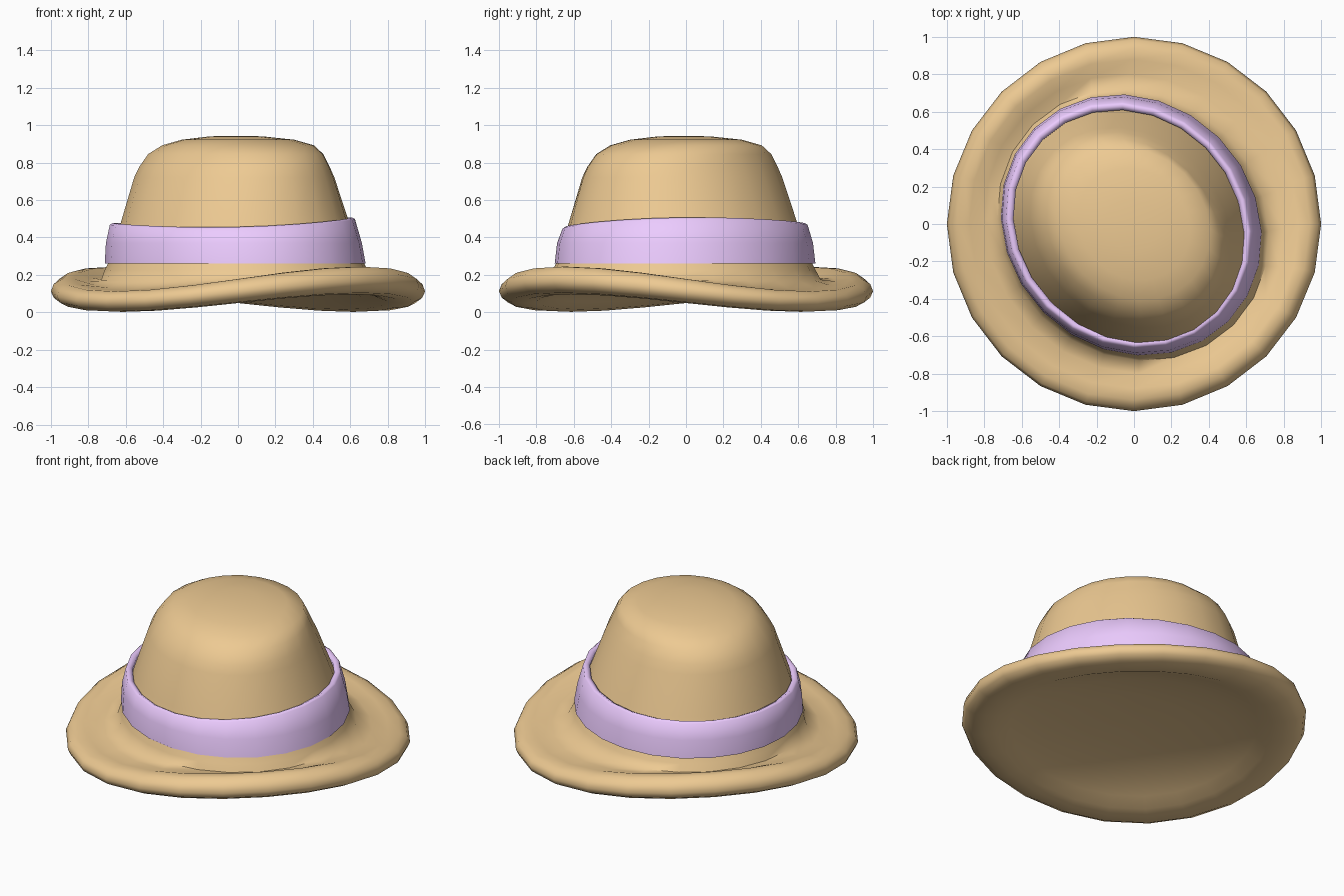
import bpy, bmesh, math

if "Cube" in bpy.data.objects:
    bpy.data.objects.remove(bpy.data.objects["Cube"])

SEG = 24
TURN = -math.pi / 4          # hat's long axis runs along (1, -1)


def ring(bm, r, z, e=0.0, shift=0.0, sy=None, saddle=0.0, top=False):
    """Oval loop, long axis on the diagonal; saddle lifts its long ends."""
    verts = []
    for i in range(SEG):
        t = 2 * math.pi * i / SEG
        u, v = r * (1 + e) * math.cos(t), r * (1 - e) * math.sin(t)
        x = u * math.cos(TURN) - v * math.sin(TURN) + shift
        y = u * math.sin(TURN) + v * math.cos(TURN) + (shift if sy is None else sy)
        h = z + saddle * math.cos(2 * t)
        if top:              # wavy upper edge of the band
            a = t + TURN
            h += .015 * math.cos(a) + .01 * math.sin(a) + .0125 * math.cos(2 * a)
        verts.append(bm.verts.new((x, y, h)))
    return verts


def bridge(bm, a, b):
    for i in range(SEG):
        j = (i + 1) % SEG
        bm.faces.new((a[i], a[j], b[j], b[i]))


def finish(bm, name, color, angle):
    bmesh.ops.recalc_face_normals(bm, faces=bm.faces[:])
    me = bpy.data.meshes.new(name)
    bm.to_mesh(me)
    bm.free()
    mat = bpy.data.materials.new(name + "_color")
    mat.diffuse_color = color
    mat.use_nodes = True
    mat.node_tree.nodes["Principled BSDF"].inputs["Base Color"].default_value = mat.diffuse_color
    me.materials.append(mat)
    ob = bpy.data.objects.new(name, me)
    bpy.context.collection.objects.link(ob)
    bpy.ops.object.select_all(action='DESELECT')
    ob.select_set(True)
    bpy.context.view_layer.objects.active = ob
    bpy.ops.object.shade_smooth_by_angle(angle=math.radians(angle))


# Hat body: underside, curled brim lip, trough, then crown
# (radius, height, ovalness, centre shift, saddle)
body = [
    (.30, .152, 0, 0, .000), (.55, .125, 0, 0, .012), (.72, .085, 0, 0, .030),
    (.80, .057, 0, 0, .042), (.87, .049, 0, 0, .047), (.94, .054, 0, 0, .050),
    (.985, .078, 0, 0, .053), (1.0, .112, 0, 0, .055), (.985, .150, 0, 0, .060),
    (.94, .177, 0, 0, .066), (.88, .179, .01, 0, .064), (.80, .165, .03, 0, .040),
    (.725, .174, .045, -.005, .008), (.703, .225, .05, -.01, 0), (.68, .270, .05, -.01, 0),
    (.61, .480, .055, -.016, 0), (.535, .720, .085, -.02, 0), (.510, .775, .095, -.019, 0),
    (.468, .845, .10, -.012, 0), (.405, .892, .06, 0, 0), (.30, .922, .06, 0, 0),
    (.14, .940, .05, -.01, 0),
]
bm = bmesh.new()
rings = [ring(bm, r, z, e, s, saddle=k) for r, z, e, s, k in body]
for a, b in zip(rings, rings[1:]):
    bridge(bm, a, b)
for loop, tip in ((rings[0], (0, 0, .158)), (rings[-1], (-.02, -.02, .943))):
    c = bm.verts.new(tip)
    for i in range(SEG):
        bm.faces.new((loop[i], loop[(i + 1) % SEG], c))
finish(bm, "hat_body", (.85, .59, .29, 1), 70)

# Ribbon band: a closed strip around the crown
band = [(.697, .260, -.015, False), (.684, .370, -.022, False), (.655, .470, -.03, True),
        (.640, .4790, -.03, True), (.614, .466, -.03, True), (.65, .260, -.015, False)]
bm = bmesh.new()
loops = [ring(bm, r, z, .05, s, sy=-.005, top=t) for r, z, s, t in band]
for a, b in zip(loops, loops[1:] + loops[:1]):
    bridge(bm, a, b)
finish(bm, "hat_band", (.84, .60, 1, 1), 75)
